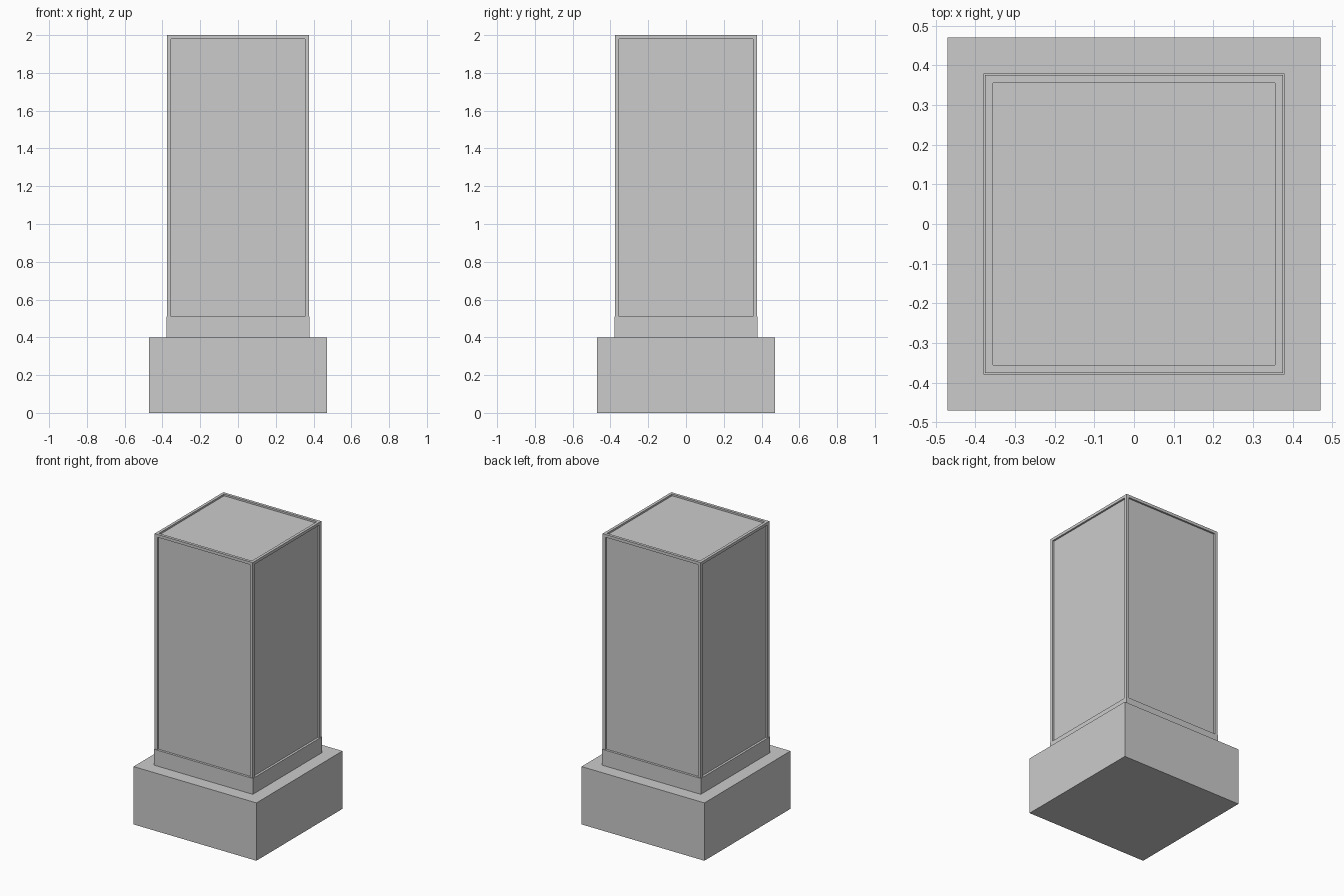
import bpy, bmesh

if "Cube" in bpy.data.objects:
    bpy.data.objects.remove(bpy.data.objects["Cube"])


def block(name, half, z0, z1):
    """Square block centred on the z axis."""
    bm = bmesh.new()
    bmesh.ops.create_cube(bm, size=1)
    for v in bm.verts:
        v.co.x *= 2 * half
        v.co.y *= 2 * half
        v.co.z = z1 if v.co.z > 0 else z0
    return finish(name, bm)


def finish(name, bm):
    mesh = bpy.data.meshes.new(name)
    bm.to_mesh(mesh)
    bm.free()
    obj = bpy.data.objects.new(name, mesh)
    bpy.context.collection.objects.link(obj)
    return obj


# Wide base and slim collar
block("base", 0.47, 0.0, 0.40)
block("collar", 0.379, 0.40, 0.51)

# Shaft with shallow recessed panels on the sides and top
shaft = block("shaft", 0.375, 0.48, 2.0)
bm = bmesh.new()
bm.from_mesh(shaft.data)
bm.normal_update()
panels = [f for f in bm.faces if f.normal.z > -0.5]
bmesh.ops.inset_individual(bm, faces=panels, thickness=0.028, depth=0)
for f in panels:
    shift = f.normal * -0.012
    rim = list(f.verts)
    bmesh.ops.recalc_face_normals(bm, faces=[])
    new = bmesh.ops.extrude_discrete_faces(bm, faces=[f])["faces"][0]
    bmesh.ops.translate(bm, verts=new.verts, vec=shift)
bm.to_mesh(shaft.data)
bm.free()
